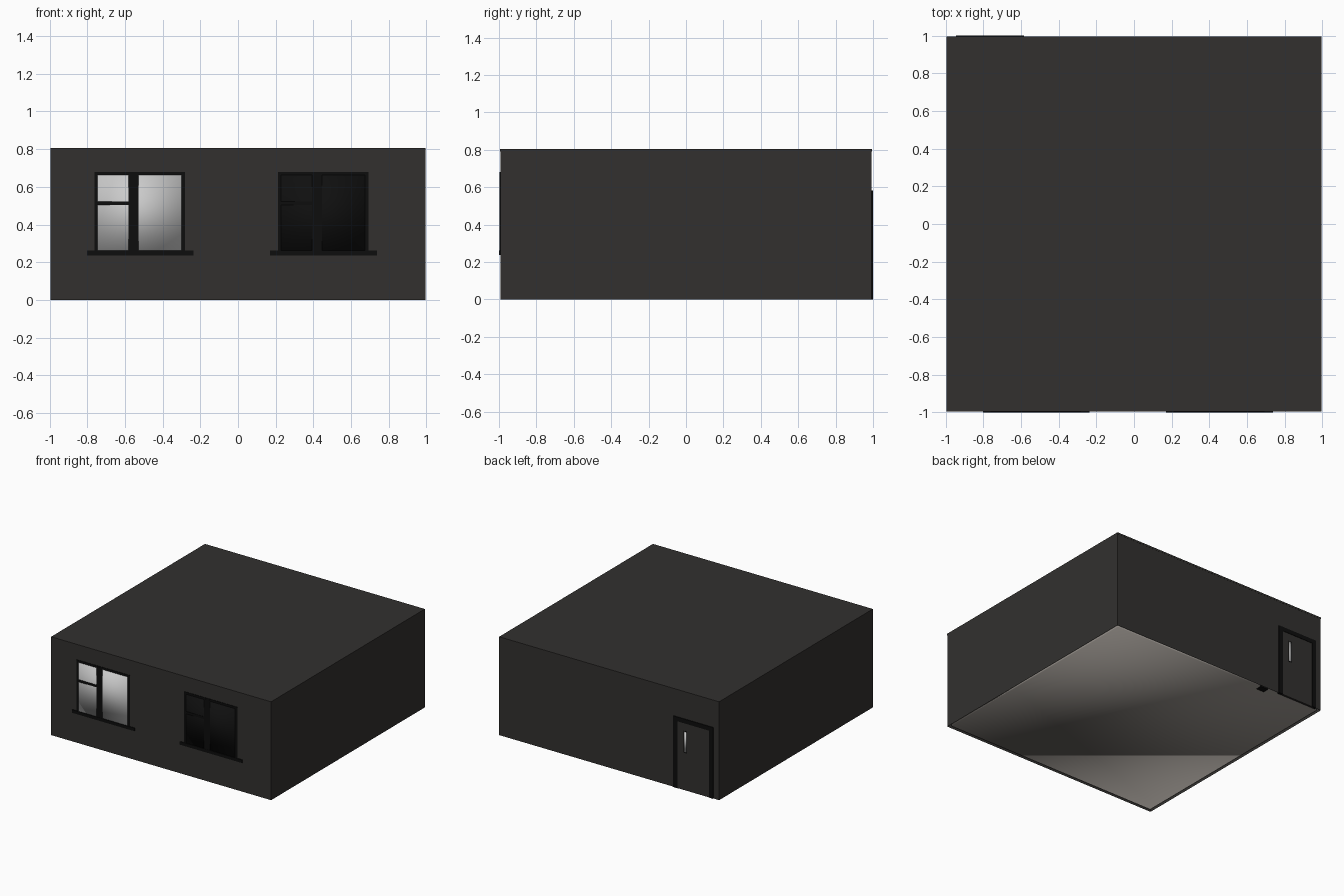
import bpy, bmesh

if "Cube" in bpy.data.objects:
    bpy.data.objects.remove(bpy.data.objects["Cube"])


def mat(name, r, g, b):
    m = bpy.data.materials.new(name)
    m.diffuse_color = (r, g, b, 1)
    m.use_nodes = True
    m.node_tree.nodes["Principled BSDF"].inputs["Base Color"].default_value = m.diffuse_color
    return m


WALL = mat("dark_wall", 0.032, 0.03, 0.028)
TRIM = mat("black_trim", 0.004, 0.004, 0.004)
FLOOR = mat("floor_grey", 0.25, 0.23, 0.21)
GLASS = mat("pale_glass", 0.6, 0.6, 0.6)
DARK = mat("dark_glass", 0.005, 0.005, 0.005)


def finish(name, bm, material, smooth=False):
    bmesh.ops.recalc_face_normals(bm, faces=bm.faces)
    me = bpy.data.meshes.new(name)
    bm.to_mesh(me)
    bm.free()
    for p in me.polygons:
        p.use_smooth = smooth
    me.materials.append(material)
    ob = bpy.data.objects.new(name, me)
    bpy.context.collection.objects.link(ob)
    return ob


def cube(x, y, z):
    bm = bmesh.new()
    bmesh.ops.create_cube(bm, size=1)
    for v in bm.verts:
        v.co = [r[0] if c < 0 else r[1] for c, r in zip(v.co, (x, y, z))]
    return bm


def box(name, x, y, z, material, smooth=False):
    return finish(name, cube(x, y, z), material, smooth)


# Outer shell: block hollowed from below, leaving a thin wall rim
bm = cube((-0.995, 0.995), (-0.993, 0.993), (0, 0.79))
bottom = min(bm.faces, key=lambda f: f.calc_center_median().z)
bmesh.ops.inset_region(bm, faces=[bottom], thickness=0.022)
for v in bottom.verts:
    v.co.z = 0.77
finish("walls", bm, WALL)

# Roof slab and floor
box("roof", (-0.995, 0.995), (-0.994, 0.994), (0.79, 0.805), WALL)
box("floor", (-0.973, 0.973), (-0.971, 0.971), (0.003, 0.02), FLOOR, True)


# Windows: pane, frame bars, mullion, transom and sill
def window(tag, cx, glass):
    def part(name, x0, x1, z0, z1, y, m, smooth=False):
        box(f"{tag}_window_{name}", (cx + x0, cx + x1), (y, -0.985), (z0, z1), m, smooth)
    part("glass", -0.235, 0.23, 0.25, 0.672, -0.9945, glass, True)
    part("frame_left", -0.242, -0.225, 0.255, 0.68, -0.997, TRIM)
    part("frame_right", 0.22, 0.24, 0.255, 0.68, -0.997, TRIM)
    part("frame_top", -0.242, 0.24, 0.663, 0.68, -0.997, TRIM)
    part("mullion", -0.06, -0.008, 0.255, 0.67, -0.998, TRIM)
    part("transom", -0.23, -0.05, 0.503, 0.522, -0.997, TRIM)
    part("sill", -0.282, 0.284, 0.237, 0.262, -1.0, TRIM)


window("left", -0.52, GLASS)
window("right", 0.453, DARK)

# Door on the back wall: leaf, surround, slit light and floor stop
box("door_leaf", (-0.92, -0.61), (0.98, 0.996), (0, 0.55), WALL)
for name, x0, x1, z0 in (("left", -0.945, -0.907, 0), ("right", -0.622, -0.583, 0),
                         ("top", -0.945, -0.583, 0.548)):
    box(f"door_frame_{name}", (x0, x1), (0.98, 1.0), (z0, 0.582), TRIM)
box("door_slit_frame", (-0.708, -0.676), (0.98, 0.9975), (0.305, 0.485), TRIM)
box("door_slit_glass", (-0.702, -0.682), (0.98, 0.999), (0.312, 0.478), GLASS, True)
box("door_stop", (-0.49, -0.42), (0.93, 0.98), (0.0, 0.01), TRIM)
